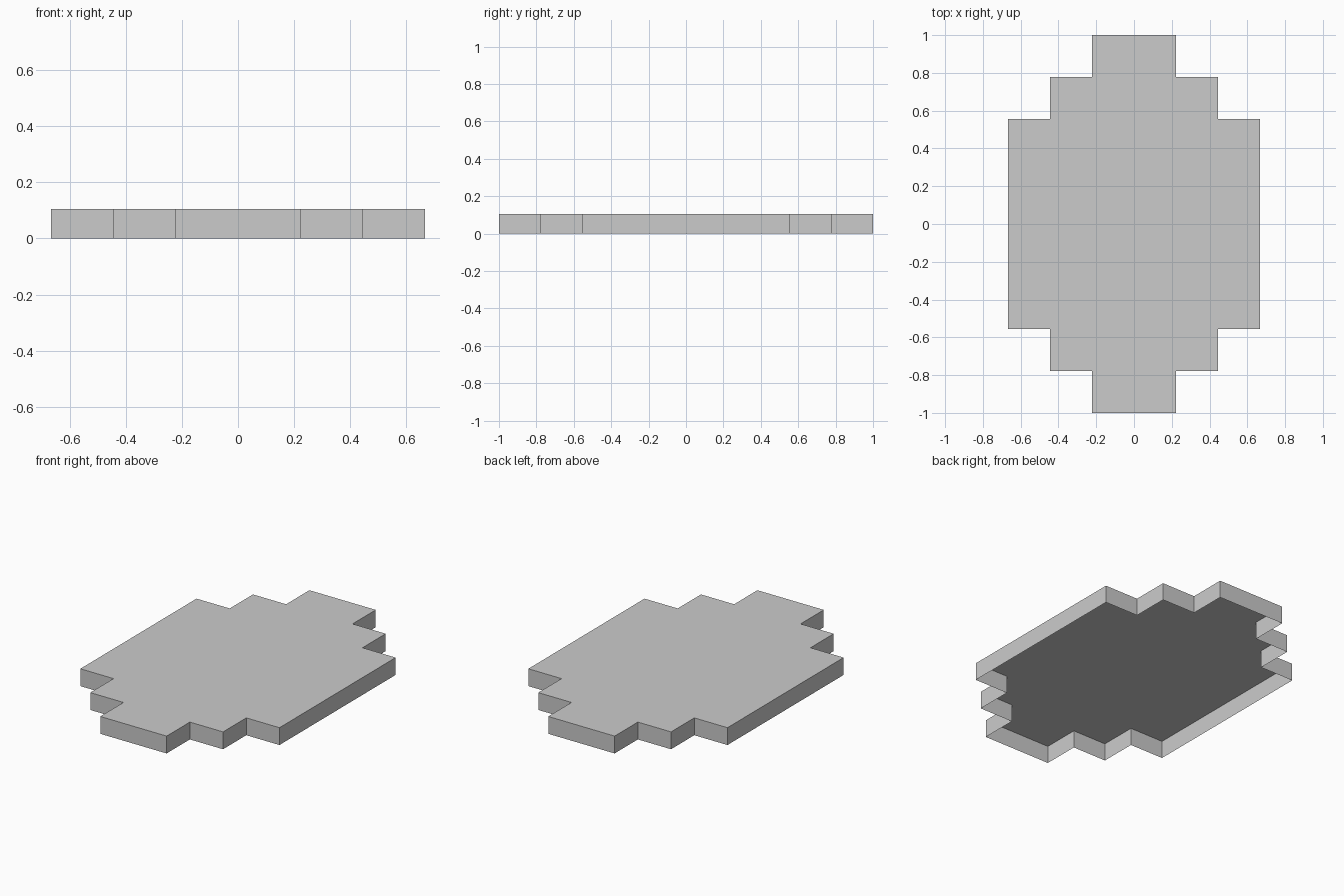
import bpy, bmesh

if "Cube" in bpy.data.objects:
    bpy.data.objects.remove(bpy.data.objects["Cube"])

U = 1 / 9          # plan grid unit
HEIGHT = 0.105

# Stepped corner, +x +y quarter, counter-clockwise
quarter = [(6, 5), (4, 5), (4, 7), (2, 7), (2, 9)]
half = quarter + [(-x, y) for x, y in reversed(quarter)]
outline = half + [(-x, -y) for x, y in half]

# Top face with walls dropped from its edge; underside is open
bm = bmesh.new()
top = [bm.verts.new((x * U, y * U, HEIGHT)) for x, y in outline]
low = [bm.verts.new((x * U, y * U, 0)) for x, y in outline]
bm.faces.new(top)
n = len(outline)
for i in range(n):
    j = (i + 1) % n
    bm.faces.new((low[i], low[j], top[j], top[i]))

mesh = bpy.data.meshes.new("stepped_plate")
bm.to_mesh(mesh)
bm.free()
plate = bpy.data.objects.new("stepped_plate", mesh)
bpy.context.collection.objects.link(plate)
